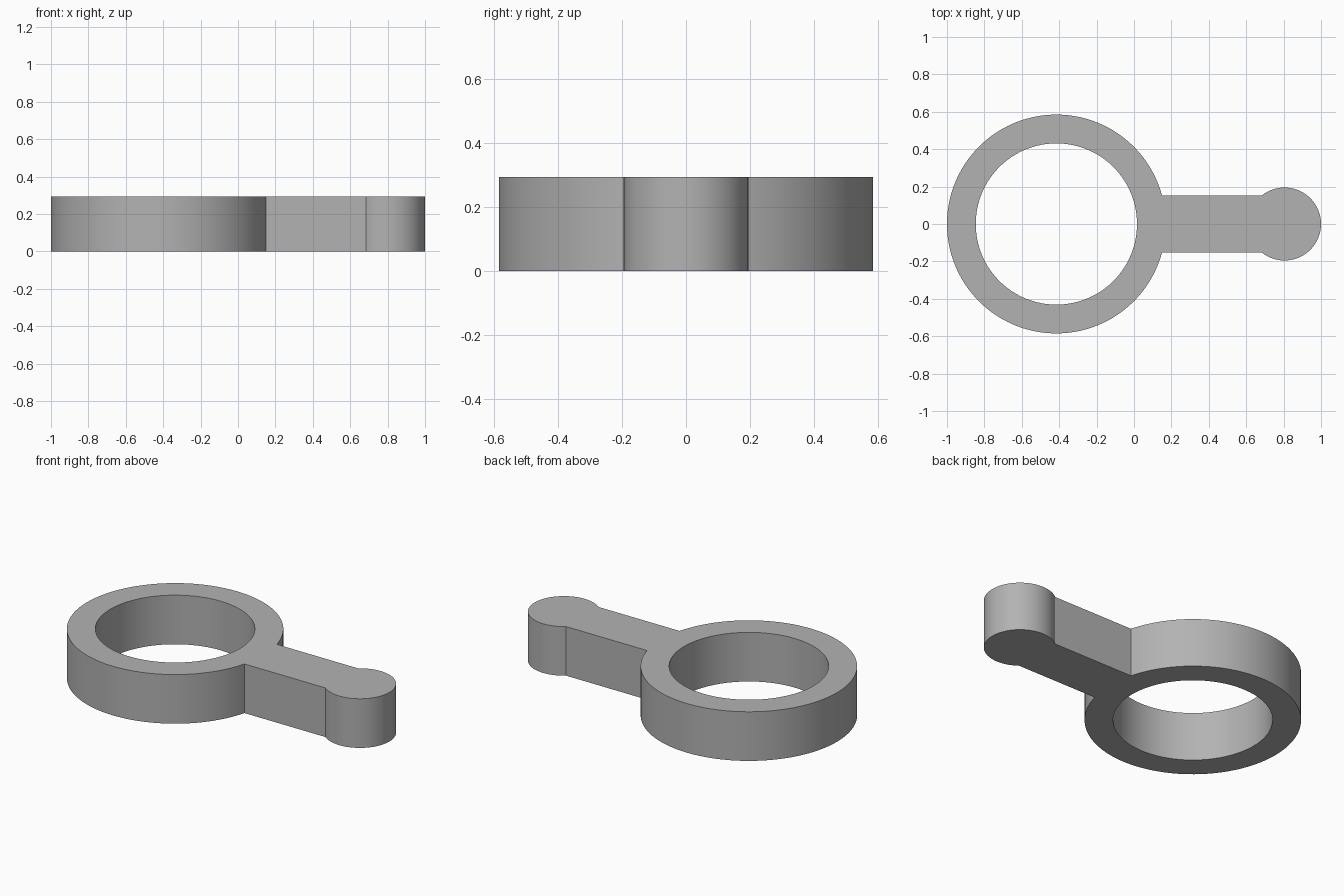
import bpy, bmesh
from math import sin, cos, asin, pi, radians

cube = bpy.data.objects.get("Cube")
if cube:
    bpy.data.objects.remove(cube, do_unlink=True)

HEIGHT = 0.293
RING_X, RING_R, HOLE_R = -0.415, 0.585, 0.431
KNOB_X, KNOB_R = 0.805, 0.195
ARM_HALF = 0.153

gray = bpy.data.materials.new("plain gray")
gray.use_nodes = True
color = (0.45, 0.45, 0.45, 1)
gray.diffuse_color = color
gray.node_tree.nodes["Principled BSDF"].inputs["Base Color"].default_value = color


def arc(cx, r, start, end, steps):
    """Points along an arc, both ends included."""
    angles = [start + (end - start) * i / steps for i in range(steps + 1)]
    return [(cx + r * cos(a), r * sin(a), 0) for a in angles]


def loop_edges(bm, points):
    """Closed loop of edges through the points."""
    verts = [bm.verts.new(p) for p in points]
    return [bm.edges.new((v, verts[(i + 1) % len(verts)])) for i, v in enumerate(verts)]


# Outline: ring arc, straight arm sides, round knob arc
ring_a = asin(ARM_HALF / RING_R)
knob_a = pi - asin(ARM_HALF / KNOB_R)
outline = arc(RING_X, RING_R, ring_a, 2 * pi - ring_a, 120)
outline += arc(KNOB_X, KNOB_R, -knob_a, knob_a, 64)
hole = arc(RING_X, HOLE_R, 0, 2 * pi, 128)[:-1]

# Flat plate with the hole, raised to full height
bm = bmesh.new()
edges = loop_edges(bm, outline) + loop_edges(bm, hole)
bmesh.ops.triangle_fill(bm, use_beauty=True, edges=edges)
result = bmesh.ops.extrude_face_region(bm, geom=bm.faces[:], use_keep_orig=True)
top = [g for g in result["geom"] if isinstance(g, bmesh.types.BMVert)]
bmesh.ops.translate(bm, verts=top, vec=(0, 0, HEIGHT))
bmesh.ops.recalc_face_normals(bm, faces=bm.faces[:])

mesh = bpy.data.meshes.new("ring_with_handle")
bm.to_mesh(mesh)
bm.free()
mesh.materials.append(gray)
body = bpy.data.objects.new("ring_with_handle", mesh)
bpy.context.collection.objects.link(body)

# Smooth round walls, sharp rims
bpy.ops.object.select_all(action="DESELECT")
body.select_set(True)
bpy.context.view_layer.objects.active = body
bpy.ops.object.shade_smooth_by_angle(angle=radians(30))
